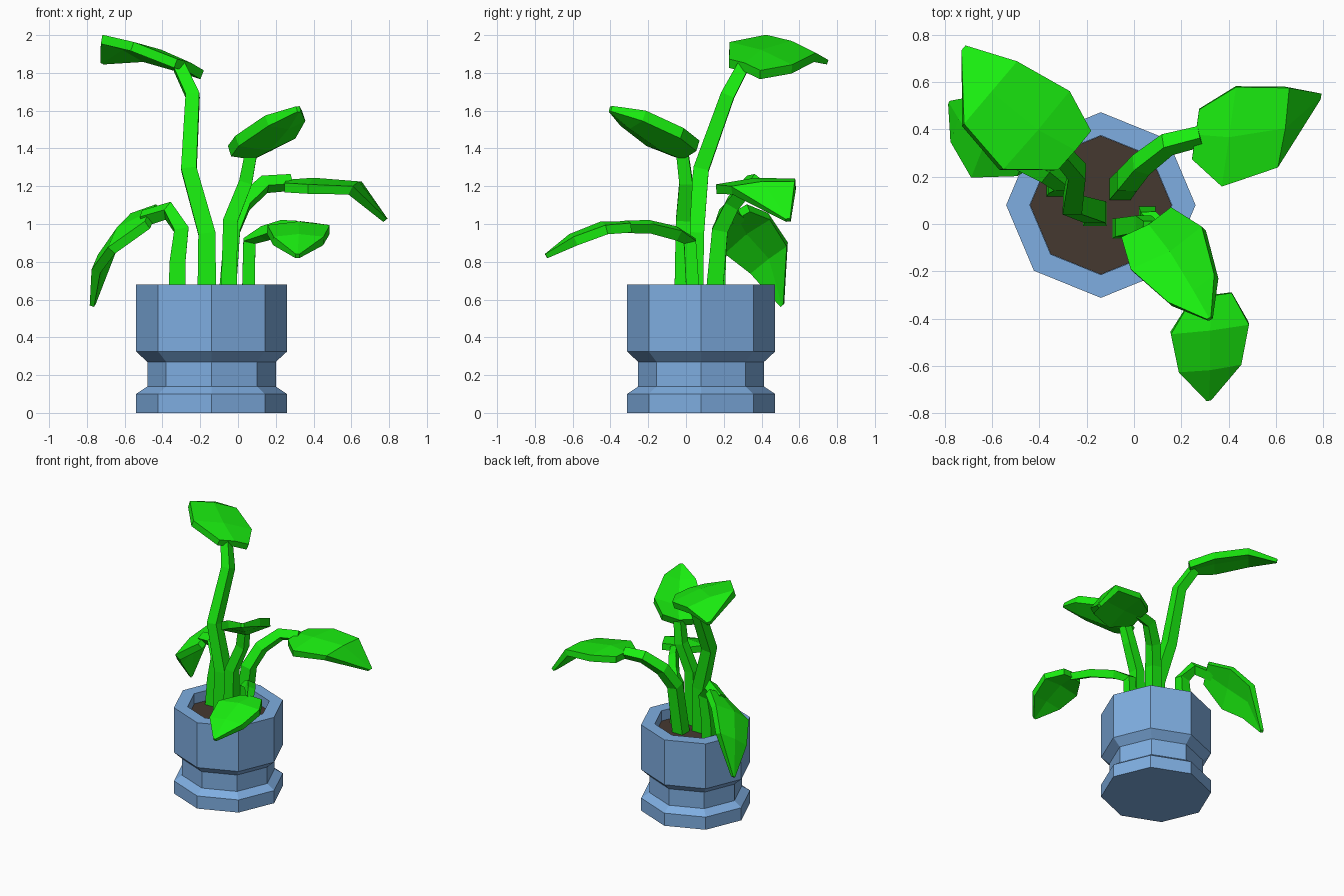
import bpy, bmesh
from math import cos, sin, pi
from mathutils import Vector as V

if "Cube" in bpy.data.objects:
    bpy.data.objects.remove(bpy.data.objects["Cube"])

def material(name, rgb):
    m = bpy.data.materials.new(name)
    m.diffuse_color = (*rgb, 1)
    m.use_nodes = True
    m.node_tree.nodes["Principled BSDF"].inputs["Base Color"].default_value = m.diffuse_color
    return m

GREEN = material("leaf_green", (0.01, 0.85, 0.005))
BLUE = material("pot_blue", (0.21, 0.42, 0.75))
BROWN = material("soil_brown", (0.06, 0.04, 0.03))

def loft(name, rings, mat):
    """Skin a list of equal-length closed rings, capping both ends."""
    bm = bmesh.new()
    rows = [[bm.verts.new(p) for p in r] for r in rings]
    n = len(rows[0])
    for a, b in zip(rows, rows[1:]):
        for i in range(n):
            j = (i + 1) % n
            bm.faces.new((a[i], a[j], b[j], b[i]))
    bm.faces.new(rows[0][::-1])
    bm.faces.new(rows[-1])
    bmesh.ops.recalc_face_normals(bm, faces=bm.faces)
    me = bpy.data.meshes.new(name)
    bm.to_mesh(me)
    bm.free()
    me.materials.append(mat)
    ob = bpy.data.objects.new(name, me)
    bpy.context.collection.objects.link(ob)
    return ob

def octagon(r, z):
    return [(-0.14 + r * cos(i * pi / 4), 0.08 + 0.98 * r * sin(i * pi / 4), z) for i in range(8)]

def tangents(pts):
    last = len(pts) - 1
    return [(pts[min(i + 1, last)] - pts[max(i - 1, 0)]).normalized() for i in range(last + 1)]

def stem(name, pts, r0=0.05, r1=0.032):
    """Square stalk tapering along a path."""
    pts = [V(p) for p in pts]
    rings, u = [], V((1, 0, 0))
    for i, (p, t) in enumerate(zip(pts, tangents(pts))):
        u = (u - t * u.dot(t)).normalized()
        w = t.cross(u)
        r = r0 + (r1 - r0) * i / (len(pts) - 1)
        rings.append([p + r * (a * u + b * w) for a, b in ((1, 1), (-1, 1), (-1, -1), (1, -1))])
    loft(name, rings, GREEN)

def leaf(name, rib, side, crown=0.02, thick=0.05, widths=(0.5, 1, 0.8, 0.06)):
    """Thick faceted blade: midrib path, half-width vector, raised or sunken middle."""
    rib, side = [V(p) for p in rib], V(side)
    rings = []
    for p, t, w in zip(rib, tangents(rib), widths):
        n = side.cross(t).normalized()
        n = n if n.z > 0 else -n
        top = [p - side * w, p + n * crown * w, p + side * w]
        h = n * thick * (0.5 if w > 0.1 else 0.25)
        rings.append([q + h for q in top] + [q - h for q in reversed(top)])
    loft(name, rings, GREEN)

# Pot with waisted foot and hollow rim
loft("pot", [octagon(r, z) for r, z in (
    (0.4, 0), (0.4, 0.1), (0.34, 0.14), (0.34, 0.27), (0.4, 0.325),
    (0.4, 0.68), (0.3, 0.68), (0.3, 0.57))], BLUE)
loft("soil", [octagon(0.299, 0.56), octagon(0.299, 0.6)], BROWN)

# Tall stalk, back left
stem("tall_stem", [(-0.165, 0.04, 0.58), (-0.165, 0.05, 0.95), (-0.26, 0.08, 1.29),
                   (-0.24, 0.22, 1.68), (-0.31, 0.3, 1.83)])
leaf("tall_leaf", [(-0.26, 0.31, 1.82), (-0.42, 0.395, 1.88), (-0.61, 0.55, 1.93),
                   (-0.72, 0.74, 1.86)], (0.14, 0.165, -0.06))

# Stalk arching to the right
stem("right_stem", [(-0.06, 0.145, 0.58), (-0.03, 0.18, 0.97), (0.03, 0.25, 1.11),
                    (0.14, 0.335, 1.21), (0.28, 0.37, 1.22)], 0.045)
leaf("right_leaf", [(0.26, 0.38, 1.2), (0.4, 0.37, 1.2), (0.62, 0.41, 1.19),
                    (0.78, 0.54, 1.02)], (-0.03, -0.21, -0.015))

# Upright stalk with a raised cupped leaf facing front
stem("middle_stem", [(-0.05, -0.02, 0.58), (-0.04, -0.015, 1.02), (0.04, 0, 1.22),
                     (0.07, -0.02, 1.38)], 0.042)
leaf("middle_leaf", [(0.06, 0.0, 1.4), (0.145, -0.11, 1.46), (0.25, -0.28, 1.56),
                     (0.32, -0.4, 1.61)], (0.15, 0.09, 0.02), -0.05, 0.06, (0.7, 1, 0.65, 0.06))

# Drooping leaf on the left
stem("left_stem", [(-0.325, 0.16, 0.58), (-0.32, 0.17, 0.8), (-0.3, 0.18, 0.97),
                   (-0.37, 0.22, 1.07), (-0.5, 0.28, 1.03)], 0.045)
leaf("left_leaf", [(-0.45, 0.27, 1.04), (-0.61, 0.32, 0.95), (-0.705, 0.44, 0.82),
                   (-0.77, 0.51, 0.57)], (0.06, 0.12, 0.09))

# Low leaf reaching to the front
stem("front_stem", [(0.055, 0.04, 0.58), (0.06, 0.02, 0.91), (0.14, -0.05, 0.95),
                    (0.24, -0.19, 0.985), (0.32, -0.32, 0.985)], 0.035, 0.025)
leaf("front_leaf", [(0.33, -0.3, 0.98), (0.32, -0.44, 0.97), (0.32, -0.6, 0.91),
                    (0.315, -0.74, 0.83)], (0.165, 0.02, 0.0))
